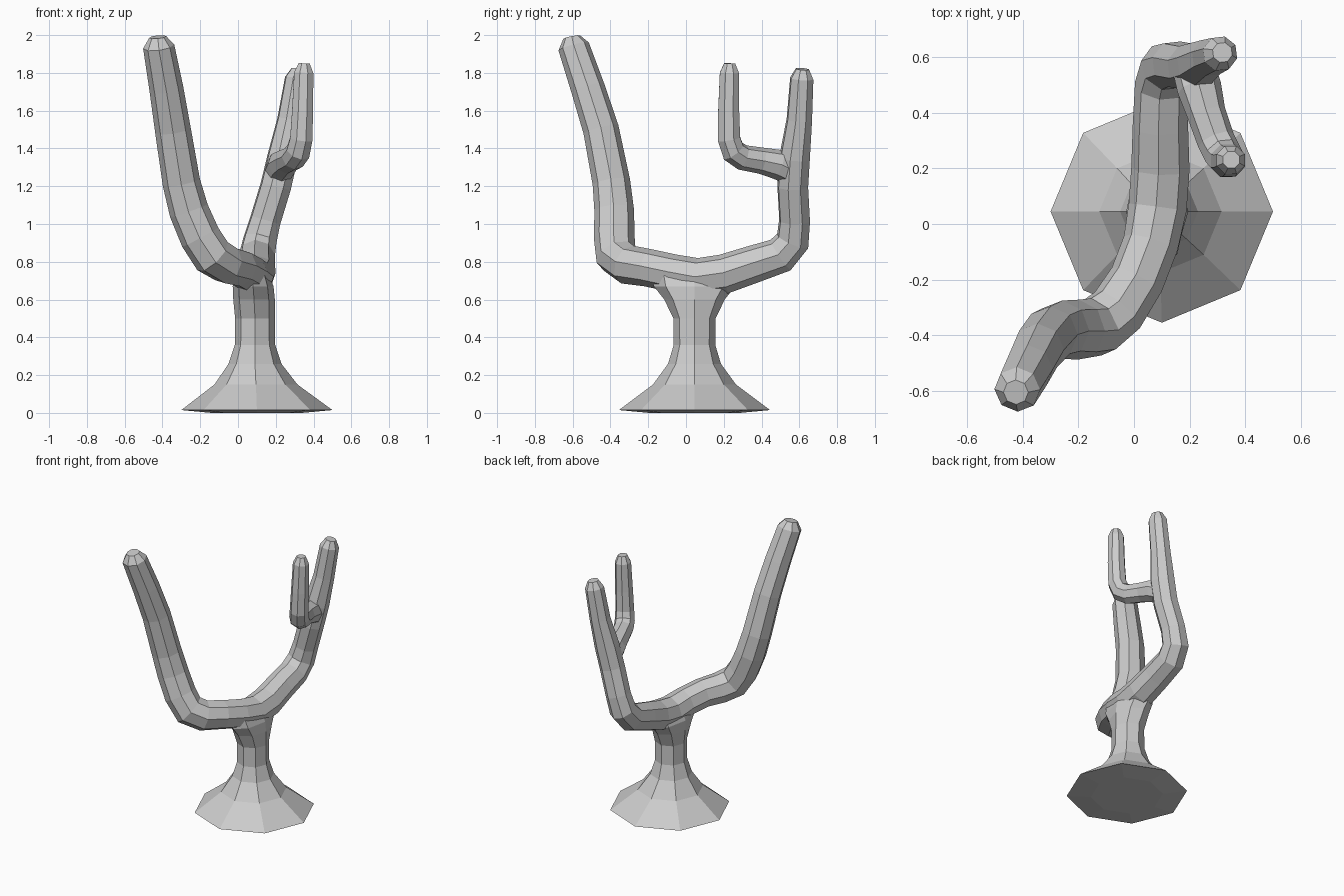
import bpy, bmesh, math
from mathutils import Vector, Quaternion

cube = bpy.data.objects.get("Cube")
if cube:
    bpy.data.objects.remove(cube, do_unlink=True)

grey = bpy.data.materials.new("plain grey")
grey.use_nodes = True
grey.diffuse_color = (0.6, 0.6, 0.6, 1)
grey.node_tree.nodes["Principled BSDF"].inputs["Base Color"].default_value = (0.6, 0.6, 0.6, 1)

SIDES = 8


def loft(name, rings):
    """Bridge rings of points and close both ends."""
    bm = bmesh.new()
    loops = [[bm.verts.new(p) for p in ring] for ring in rings]
    for a, b in zip(loops, loops[1:]):
        for i in range(SIDES):
            j = (i + 1) % SIDES
            bm.faces.new((a[i], a[j], b[j], b[i]))
    bm.faces.new(loops[0][::-1])
    bm.faces.new(loops[-1])
    bmesh.ops.recalc_face_normals(bm, faces=bm.faces)
    mesh = bpy.data.meshes.new(name)
    bm.to_mesh(mesh)
    bm.free()
    mesh.materials.append(grey)
    obj = bpy.data.objects.new(name, mesh)
    bpy.context.scene.collection.objects.link(obj)
    return obj


def tube(name, path):
    """Octagonal tube along (x, y, z, radius) points, frame carried along."""
    pts = [Vector(p[:3]) for p in path]
    last = len(pts) - 1
    rings, side, old = [], None, None
    for i, p in enumerate(pts):
        back = (p - pts[max(i - 1, 0)]).normalized()
        ahead = (pts[min(i + 1, last)] - p).normalized()
        t = (back + ahead).normalized()
        if side is None:
            side = t.orthogonal().normalized()
        else:
            side = old.rotation_difference(t) @ side
        old = t
        rings.append([p + Quaternion(t, math.tau * k / SIDES) @ side * path[i][3]
                      for k in range(SIDES)])
    return loft(name, rings)


# Flared foot and trunk, widening front to back where the arms fork
trunk_profile = [  # z, half width x, half width y, centre x
    (0.0, 0.24, 0.24, 0.1), (0.015, 0.4, 0.4, 0.1), (0.15, 0.22, 0.22, 0.095),
    (0.26, 0.14, 0.14, 0.09), (0.36, 0.107, 0.11, 0.09),
    (0.5, 0.105, 0.112, 0.09), (0.6, 0.11, 0.16, 0.085),
    (0.67, 0.108, 0.215, 0.08), (0.73, 0.085, 0.23, 0.08)]
trunk = loft("trunk", [
    [(cx + rx * math.cos(math.tau * k / SIDES),
      0.045 + ry * math.sin(math.tau * k / SIDES), z) for k in range(SIDES)]
    for z, rx, ry, cx in trunk_profile])

# One limb from the tall front arm, across the fork, up the back arm
limb = tube("main_limb", [
    (-0.425, -0.605, 1.99, 0.045), (-0.42, -0.595, 1.94, 0.083),
    (-0.38, -0.52, 1.72, 0.09), (-0.345, -0.45, 1.5, 0.095),
    (-0.3, -0.395, 1.22, 0.1), (-0.26, -0.38, 1.07, 0.105),
    (-0.2, -0.38, 0.93, 0.108), (-0.135, -0.37, 0.83, 0.11),
    (-0.06, -0.31, 0.785, 0.105), (0.01, -0.2, 0.768, 0.1),
    (0.06, -0.07, 0.74, 0.1), (0.085, 0.06, 0.715, 0.105),
    (0.095, 0.2, 0.735, 0.105), (0.095, 0.35, 0.785, 0.1),
    (0.1, 0.5, 0.835, 0.097), (0.115, 0.565, 0.91, 0.092),
    (0.145, 0.575, 1.02, 0.085), (0.2, 0.565, 1.2, 0.085),
    (0.235, 0.575, 1.35, 0.084), (0.275, 0.6, 1.55, 0.07),
    (0.31, 0.613, 1.77, 0.064), (0.318, 0.617, 1.82, 0.037)])

# Short twig turning up from the back arm
twig = tube("back_twig", [
    (0.21, 0.575, 1.27, 0.075), (0.235, 0.49, 1.315, 0.08),
    (0.26, 0.4, 1.335, 0.07), (0.295, 0.3, 1.352, 0.068),
    (0.32, 0.25, 1.385, 0.068), (0.335, 0.228, 1.45, 0.064),
    (0.342, 0.226, 1.6, 0.06), (0.348, 0.23, 1.8, 0.055),
    (0.35, 0.231, 1.85, 0.032)])

# Fuse the parts into one skin
for part in (limb, twig):
    part.hide_render = True
    mod = trunk.modifiers.new("join " + part.name, "BOOLEAN")
    mod.operation = "UNION"
    mod.solver = "EXACT"
    mod.object = part
bpy.context.view_layer.update()
fused = bpy.data.meshes.new_from_object(
    trunk.evaluated_get(bpy.context.evaluated_depsgraph_get()))
trunk.modifiers.clear()
trunk.data = fused
trunk.name = "forked_stand"
for part in (limb, twig):
    bpy.data.objects.remove(part, do_unlink=True)
